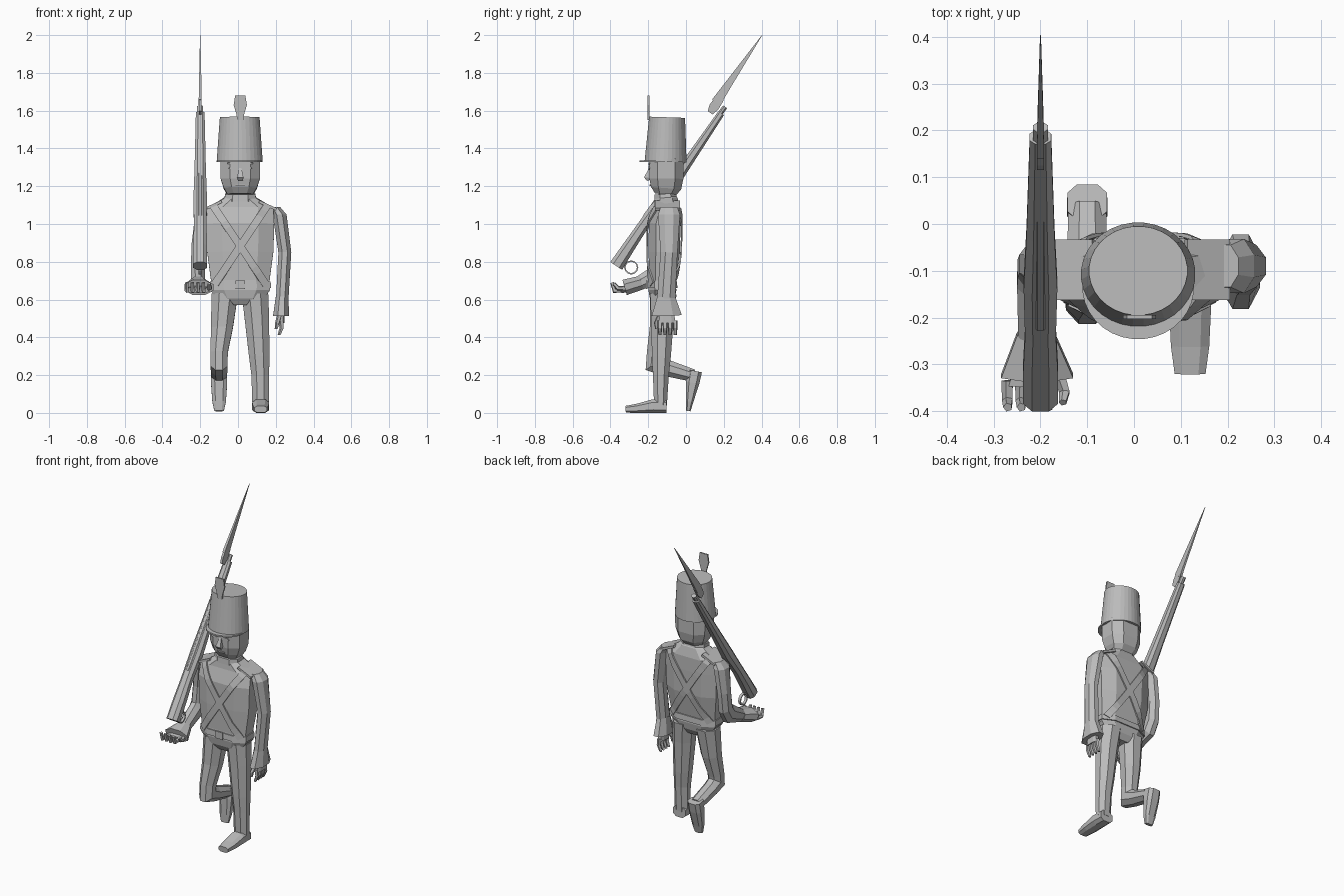
import bpy, bmesh
from math import cos, sin, pi
from mathutils import Vector, Matrix
from mathutils.bvhtree import BVHTree

if "Cube" in bpy.data.objects:
    bpy.data.objects.remove(bpy.data.objects["Cube"])

grey = bpy.data.materials.new("plain grey")
grey.use_nodes = True
grey.diffuse_color = (0.5, 0.5, 0.5, 1)
grey.node_tree.nodes["Principled BSDF"].inputs["Base Color"].default_value = (0.5, 0.5, 0.5, 1)

CX = 0.012  # middle of the body


def finish(name, bm):
    bmesh.ops.recalc_face_normals(bm, faces=bm.faces)
    mesh = bpy.data.meshes.new(name)
    bm.to_mesh(mesh)
    bm.free()
    mesh.materials.append(grey)
    ob = bpy.data.objects.new(name, mesh)
    bpy.context.scene.collection.objects.link(ob)
    return ob


def loft(name, stations, n=8, p=1.0):
    """Skin of rings (x, y, z, half width in x, half depth) along a path."""
    bm = bmesh.new()
    pts = [Vector(s[:3]) for s in stations]
    top = cos(pi / n) ** p
    power = lambda c: (abs(c) ** p) * (1 if c > 0 else -1) / top
    rings = []
    for i, s in enumerate(stations):
        t = pts[min(i + 1, len(pts) - 1)] - pts[max(i - 1, 0)]
        v = t.cross(Vector((1, 0, 0))).normalized()
        ring = []
        for k in range(n):
            a = (k + 0.5) * 2 * pi / n
            co = pts[i] + Vector((s[3] * power(cos(a)), 0, 0)) + v * s[4] * power(sin(a))
            ring.append(bm.verts.new(co))
        rings.append(ring)
    for r, q in zip(rings, rings[1:]):
        for k in range(n):
            bm.faces.new((r[k], r[(k + 1) % n], q[(k + 1) % n], q[k]))
    bm.faces.new(rings[0])
    bm.faces.new(rings[-1])
    return finish(name, bm)


def box(name, loc, size, axis="Y", angle=0):
    bm = bmesh.new()
    bmesh.ops.create_cube(bm, size=1)
    m = Matrix.Translation(loc) @ Matrix.Rotation(angle, 4, axis) @ Matrix.Diagonal((*size, 1))
    bmesh.ops.transform(bm, matrix=m, verts=bm.verts)
    return finish(name, bm)


def plate(name, outline, axis, middle, thick):
    """Flat outline of (a, z) points, given thickness along x or y."""
    bm = bmesh.new()
    vs = []
    for a, z in outline:
        co = (middle - thick / 2, a, z) if axis == "x" else (a, middle - thick / 2, z)
        vs.append(bm.verts.new(co))
    face = bm.faces.new(vs)
    out = bmesh.ops.extrude_face_region(bm, geom=[face])["geom"]
    step = Vector((thick, 0, 0)) if axis == "x" else Vector((0, thick, 0))
    bmesh.ops.translate(bm, vec=step, verts=[g for g in out if isinstance(g, bmesh.types.BMVert)])
    return finish(name, bm)


# Jacket, belt and collar
torso = loft("jacket", [
    (CX, -.105, 1.15, .07, .05), (CX, -.105, 1.135, .09, .06), (CX, -.1, 1.085, .175, .07),
    (CX, -.113, 1.0, .18, .084), (CX, -.115, .85, .175, .083), (CX, -.125, .7, .155, .07),
    (CX, -.125, .65, .158, .074), (CX, -.125, .605, .125, .066), (CX, -.125, .57, .05, .045)], p=.7)
loft("belt", [(CX, -.125, .695, .161, .077), (CX, -.125, .66, .163, .08)], p=.7)
box("belt_buckle", (CX, -.207, .678), (.05, .008, .045))
loft("collar", [(CX, -.107, 1.125, .085, .062), (CX, -.11, 1.16, .08, .056)], p=.8)

# Crossed straps laid over the jacket, front and back
tree = BVHTree.FromPolygons([v.co for v in torso.data.vertices],
                            [f.vertices[:] for f in torso.data.polygons])
for side, label in ((-1, "front"), (1, "back")):
    for slope in (-1, 1):
        bm = bmesh.new()
        a, b = Vector((CX + slope * .145, 0, 1.1)), Vector((CX - slope * .135, 0, .68))
        across = (b - a).cross(Vector((0, 1, 0))).normalized() * .02
        rows = []
        for i in range(15):
            row = []
            for off in (-1, 1):
                q = a.lerp(b, i / 14) + across * off
                hit = tree.ray_cast(Vector((q.x, side, q.z)), Vector((0, -side, 0)))[0]
                if hit:
                    row.append(hit + Vector((0, side * .007, 0)))
            if len(row) == 2:
                rows.append([bm.verts.new(co) for co in row])
        for r, q in zip(rows, rows[1:]):
            bm.faces.new((r[0], r[1], q[1], q[0]))
        strap = finish(label + "_strap", bm)
        strap.modifiers.new("thickness", "SOLIDIFY").thickness = .008
        strap.modifiers["thickness"].offset = 0

# Shoulder plates
for s in (-1, 1):
    box("shoulder_plate", (CX + s * .145, -.098, 1.098), (.1, .13, .014), "Y", s * .42)

# Head and face
loft("head", [(CX, -.11, 1.155, .068, .055), (CX, -.105, 1.19, .088, .08),
              (CX, -.104, 1.24, .104, .09), (CX, -.104, 1.35, .106, .09)], p=.75)
loft("nose", [(CX, -.19, 1.295, .007, .006), (CX, -.2, 1.245, .017, .022),
              (CX, -.195, 1.232, .012, .012)], n=4)
for s in (-1, 1):
    ex = CX + s * .043
    plate("eye", [(ex - .02, 1.296), (ex, 1.286), (ex + .02, 1.296), (ex, 1.308)], "y", -.195, .009)
    box("eyebrow", (ex, -.195, 1.318), (.05, .009, .008), "Y", -s * .2)
box("mouth", (CX, -.19, 1.205), (.05, .009, .008))

# Tall hat with visor and plume
loft("hat", [(CX - .003, -.108, 1.33, .122, .111), (CX - .003, -.1, 1.565, .105, .095)], n=32)
loft("hat_visor", [(CX - .003, -.135, 1.328, .119, .111), (CX - .003, -.135, 1.337, .119, .111)], n=32)
plume = [(.016, 1.55), (.02, 1.58), (.035, 1.63), (.027, 1.68)]
plate("plume", [(CX + w, z) for w, z in plume] + [(CX - w, z) for w, z in plume[::-1]], "y", -.199, .009)

# Standing left leg
loft("left_leg", [(.09, -.12, .63, .07, .07), (.1, -.125, .5, .065, .06), (.112, -.13, .3, .054, .05),
                  (.118, -.133, .2, .047, .042), (.12, -.135, .04, .044, .034)])
loft("left_foot", [(.12, -.103, .035, .043, .035), (.12, -.175, .036, .045, .036),
                   (.12, -.26, .024, .041, .024), (.12, -.32, .019, .033, .018)], p=.7)

# Raised right leg, bent back at the knee
loft("right_leg", [(-.07, -.12, .63, .07, .07), (-.085, -.135, .45, .058, .057),
                   (-.1, -.16, .32, .046, .047), (-.1, -.165, .262, .045, .06),
                   (-.1, -.1, .237, .044, .044), (-.1, .04, .197, .04, .033)])
loft("right_foot", [(-.1, .047, .222, .042, .038), (-.1, .035, .16, .043, .036),
                    (-.1, .019, .06, .036, .02), (-.1, .012, .01, .025, .012)], p=.7)

# Left arm hanging down
loft("left_arm", [(.195, -.09, 1.09, .028, .045), (.22, -.09, 1.05, .037, .058),
                  (.248, -.09, .85, .034, .045), (.234, -.105, .6, .033, .048)])
loft("left_cuff", [(.234, -.105, .62, .033, .046), (.228, -.102, .515, .042, .08)])
loft("left_palm", [(.228, -.1, .54, .016, .035), (.228, -.1, .475, .018, .045)], p=.7)
for i in range(4):
    y = -.138 + i * .027
    loft("left_finger", [(.228, y, .49, .011, .011), (.232, y, .45, .01, .01),
                         (.218, y, .412, .007, .007)], n=5)
loft("left_thumb", [(.218, -.14, .51, .011, .012), (.208, -.158, .475, .01, .01),
                    (.203, -.155, .445, .007, .007)], n=5)

# Right arm bent forward under the rifle butt
loft("right_arm", [(-.165, -.09, 1.09, .028, .045), (-.19, -.09, 1.05, .037, .058),
                   (-.21, -.085, .9, .035, .047), (-.213, -.095, .79, .036, .048),
                   (-.213, -.125, .745, .037, .055), (-.21, -.26, .68, .037, .035)])
loft("right_cuff", [(-.21, -.235, .69, .04, .037), (-.207, -.325, .664, .077, .042)])
loft("right_palm", [(-.21, -.3, .66, .045, .018), (-.21, -.345, .65, .058, .017)], p=.7)
for i in range(4):
    x = -.27 + i * .029
    loft("right_finger", [(x, -.335, .65, .011, .011), (x, -.378, .646, .01, .011),
                          (x, -.392, .69, .008, .008)], n=5)
loft("right_thumb", [(-.16, -.32, .66, .012, .012), (-.148, -.36, .66, .01, .01),
                     (-.152, -.382, .685, .007, .007)], n=5)

# Rifle: stock and barrel sloping back over the shoulder
heel, along, up = Vector((-.2, -.4, .8)), Vector((0, .583, .813)), Vector((0, -.813, .583))


def gun_station(s, depth, width, drop=0):
    return (*(heel + along * s - up * (depth / 2 + drop)), width, depth / 2)


loft("rifle_stock", [gun_station(*g) for g in (
    (0, .075, .037), (.12, .066, .037), (.25, .058, .033), (.42, .066, .036),
    (.62, .054, .03), (.98, .036, .023))], p=.8)
loft("rifle_barrel", [gun_station(.3, .03, .016, -.003), gun_station(1.02, .026, .016, .002)])
bm = bmesh.new()
loop = [Vector((-.2, -.29 + .03 * cos(k * pi / 6), .77 + .03 * sin(k * pi / 6))) for k in range(12)]
edge = [[bm.verts.new(Vector((x, 0, 0)) + c + (c - Vector((-.2, -.29, .77))) * g)
         for x, g in ((-.008, 0), (.008, 0), (.008, .25), (-.008, .25))] for c in loop]
for k in range(12):
    r, q = edge[k - 1], edge[k]
    for j in range(4):
        bm.faces.new((r[j - 1], r[j], q[j], q[j - 1]))
finish("trigger_guard", bm)

# Bayonet: a blade tapering to a point
plate("bayonet_socket", [(.115, 1.598), (.125, 1.632), (.155, 1.672), (.2, 1.655), (.17, 1.605), (.14, 1.58)],
      "x", -.2, .014)
loft("bayonet_blade", [(-.2, .16, 1.645, .008, .026), (-.2, .235, 1.755, .006, .018),
                       (-.2, .403, 2.0, .001, .001)], n=4)
